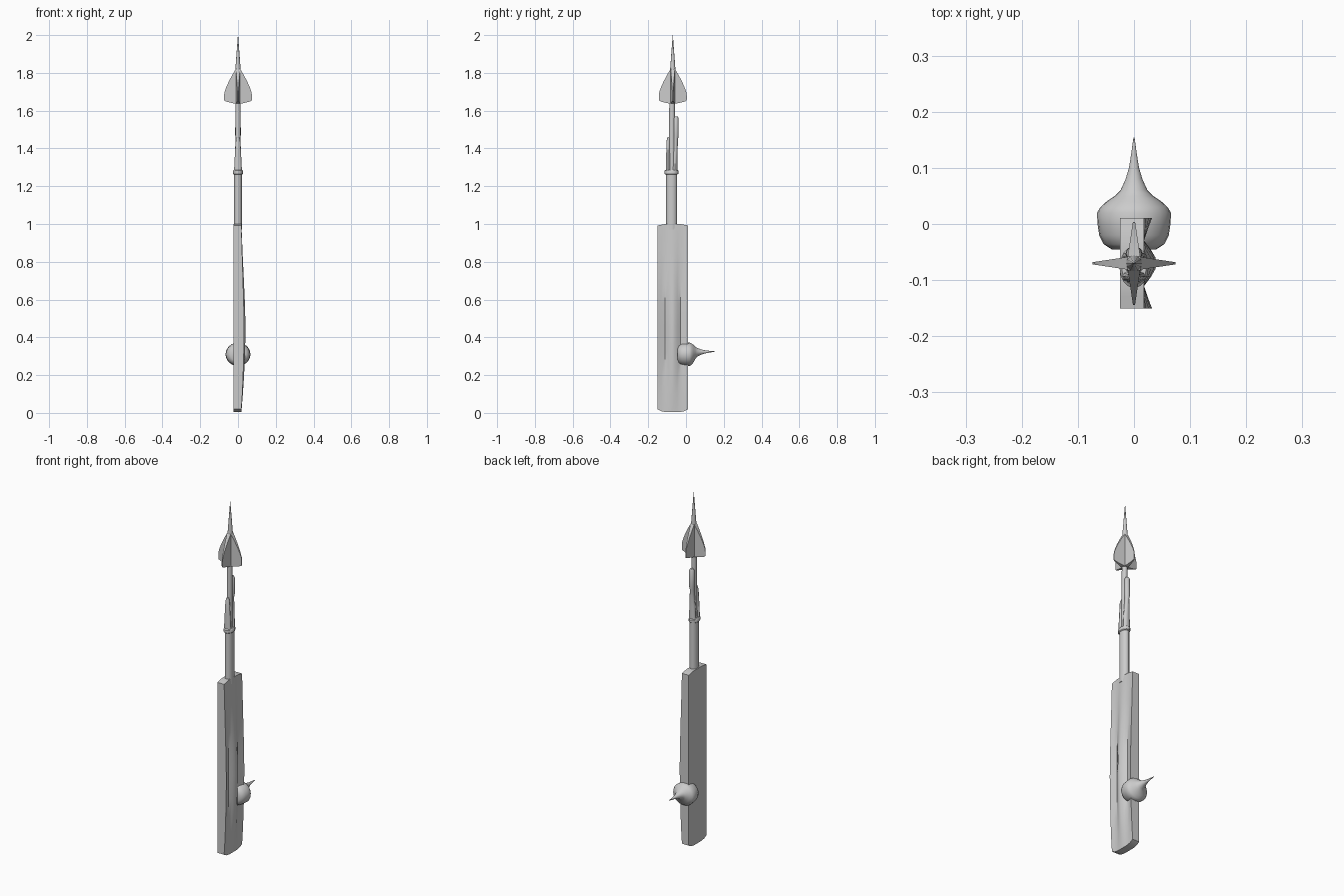
import bpy, bmesh, math
from mathutils import Vector

if "Cube" in bpy.data.objects:
    bpy.data.objects.remove(bpy.data.objects["Cube"])

AXIS_Y = -0.07   # centre line of the bat
STEEL = (0.6, 0.6, 0.6, 1)
grey = bpy.data.materials.new("plain grey")
grey.use_nodes = True
grey.diffuse_color = STEEL
grey.node_tree.nodes["Principled BSDF"].inputs["Base Color"].default_value = STEEL


def loft(name, rings, angle=40):
    """Skin a stack of equal, even-length rings and close both ends with strips."""
    bm = bmesh.new()
    rows = [[bm.verts.new(p) for p in ring] for ring in rings]
    n = len(rows[0])
    for a, b in zip(rows, rows[1:]):
        for i in range(n):
            j = (i + 1) % n
            bm.faces.new((a[i], a[j], b[j], b[i]))
    for row in (rows[0], rows[-1]):
        for i in range(n // 2 - 1):
            bm.faces.new((row[i], row[i + 1], row[n - 2 - i], row[n - 1 - i]))
    bmesh.ops.remove_doubles(bm, verts=bm.verts, dist=1e-5)
    bmesh.ops.recalc_face_normals(bm, faces=bm.faces)
    mesh = bpy.data.meshes.new(name)
    bm.to_mesh(mesh)
    bm.free()
    obj = bpy.data.objects.new(name, mesh)
    bpy.context.collection.objects.link(obj)
    mesh.materials.append(grey)
    bpy.ops.object.select_all(action='DESELECT')
    obj.select_set(True)
    bpy.context.view_layer.objects.active = obj
    bpy.ops.object.shade_smooth_by_angle(angle=math.radians(angle))
    return obj


def oval(x, y, z, rx, ry, n=16):
    return [(x + rx * math.cos(math.tau * i / n), y + ry * math.sin(math.tau * i / n), z)
            for i in range(n)]


def column(name, sections, n=16):
    """Upright part from (z, y, rx, ry) sections."""
    return loft(name, [oval(0, y, z, rx, ry, n) for z, y, rx, ry in sections])


# Blade: flat face, scalloped back with a swelling spine, curved toe
back = [(-1, .65), (-.75, .3), (-.5, .0), (-.3, .55), (-.12, .93), (0, 1),
        (.12, .93), (.3, .55), (.5, .0), (.75, .3), (1, .65)]
swell = [(0, 0), (.1, .35), (.2, .65), (.32, .88), (.45, 1), (.58, .85),
         (.7, .6), (.85, .28), (1, 0)]
rings = []
for z, s in swell:
    def height(u):
        if z == 0:
            return .004 + .016 * u ** 4
        return z - .016 * max(0, abs(u) - .5) if z == 1 else z
    rear = [(.018 + .022 * s * lift, AXIS_Y + .081 * u, height(u)) for u, lift in back]
    face = [(-.025, AXIS_Y + .081 * u, height(u)) for u, lift in reversed(back)]
    rings.append(rear + face)
loft("blade", rings, 35)

# Handle with its collar
column("handle", [(.97, -.076, .022, .029), (1.28, -.076, .022, .029)])
column("collar", [(1.262, -.077, .022, .031), (1.266, -.077, .026, .037),
                  (1.282, -.077, .026, .037), (1.287, -.077, .022, .031)])

# Split handle ends clasping the shaft
column("short_splinter", [(1.28, -.094, .021, .012), (1.36, -.094, .017, .011),
                          (1.44, -.094, .012, .009), (1.46, -.092, .006, .006)], 12)
column("long_splinter", [(1.28, -.059, .021, .013), (1.36, -.058, .017, .012),
                         (1.45, -.055, .011, .013), (1.47, -.053, .015, .014),
                         (1.56, -.053, .014, .013), (1.57, -.053, .009, .009)], 12)

# Shaft drawn out into the top spike
column("shaft_and_spike", [(1.26, -.075, .015, .017), (1.6, -.074, .014, .015),
                           (1.82, AXIS_Y, .014, .014), (1.9, AXIS_Y, .008, .008),
                           (2, AXIS_Y, .0005, .0005)], 12)

# Four tapering fins around the shaft
fin_profile = [(0, 1.635, 1.825), (.012, 1.637, 1.82), (.03, 1.64, 1.79),
               (.05, 1.645, 1.752), (.062, 1.648, 1.725), (.071, 1.652, 1.7),
               (.074, 1.66, 1.68)]
for k in range(4):
    turn = math.tau * k / 4
    out = Vector((math.cos(turn), math.sin(turn), 0))
    side = Vector((-out.y, out.x, 0))
    base = Vector((0, AXIS_Y, 0))
    fin_rings = []
    for r, low, high in fin_profile:
        half = .012 * (1 - r / .08) + .001
        fin_rings.append([base + out * r + side * w * half + Vector((0, 0, z))
                          for w, z in ((-1, low), (1, low), (1, high), (-1, high))])
    loft(f"fin_{k + 1}", fin_rings, 30)

# Round boss at the back, drawn out into a thorn
thorn = [(-.045, .04, .31), (-.036, .054, .31), (-.02, .062, .31), (0, .065, .31),
         (.02, .066, .31), (.03, .06, .311), (.04, .049, .314), (.05, .034, .318),
         (.06, .024, .321), (.08, .015, .322), (.1, .009, .323), (.125, .005, .324),
         (.154, .001, .326)]
loft("thorned_ball", [[(x, y, zc + q) for x, q, _ in oval(0, 0, 0, r, r * .94, 24)]
                      for y, r, zc in thorn], 50)
